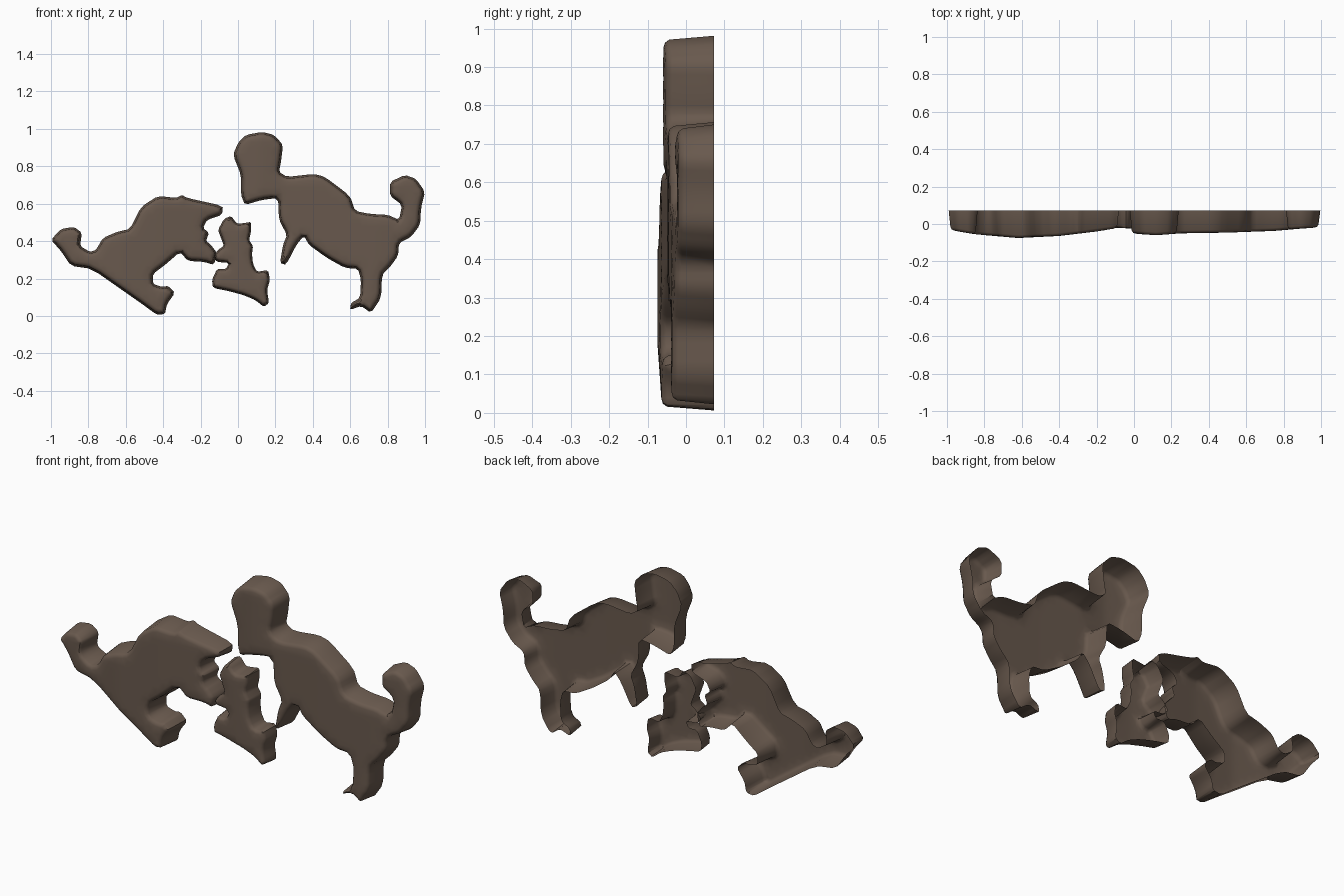
import bpy, bmesh
from mathutils import Vector, kdtree
from mathutils.geometry import delaunay_2d_cdt

if "Cube" in bpy.data.objects:
    bpy.data.objects.remove(bpy.data.objects["Cube"])

SCALE = 187.0     # drawing units per model unit
RIM_Y = 0.073     # open back edge

# Outlines in drawing units (origin at ground centre)
LEFT = [(-187, 76), (-177, 87), (-164, 89), (-156, 83), (-158, 70), (-148, 64), (-142, 66),
        (-135, 78), (-121, 84), (-108, 87), (-97, 109), (-80, 120), (-62, 118), (-56, 121),
        (-51, 118), (-15, 110), (-16, 101), (-31, 96), (-35, 88), (-29, 83), (-32, 75),
        (-27, 71), (-21, 63), (-24, 51), (-34, 54), (-50, 55), (-58, 64), (-73, 51),
        (-85, 42), (-85, 32), (-76, 29), (-70, 30), (-63, 23), (-71, 12), (-73, 2),
        (-81, 1), (-96, 12), (-106, 19), (-146, 47), (-167, 50), (-177, 65)]
SMALL = [(-14, 97), (-7, 100), (-1, 92), (7, 93), (13, 94), (13, 84), (11, 76), (15, 70),
         (14, 62), (15, 52), (19, 44), (30, 46), (32, 36), (29, 26), (31, 13), (26, 9),
         (17, 16), (5, 21), (-10, 25), (-25, 28), (-26, 36), (-21, 47), (-12, 47),
         (-9, 53), (-21, 54), (-25, 59), (-20, 66), (-14, 70), (-17, 78), (-20, 86)]
RIGHT = [(-5, 161), (0, 173), (8, 181), (24, 184), (36, 181), (45, 171), (43, 154), (41, 144),
         (49, 139), (76, 142), (87, 139), (112, 120), (117, 105), (132, 102), (150, 101),
         (161, 96), (164, 111), (152, 120), (152, 134), (167, 141), (178, 137), (187, 124),
         (183, 108), (182, 91), (173, 79), (161, 73), (160, 60), (152, 49), (144, 41),
         (143, 18), (133, 3), (123, 10), (112, 6), (113, 13), (122, 18), (123, 36),
         (120, 47), (107, 48), (89, 58), (71, 71), (66, 80), (59, 72), (48, 51), (42, 53),
         (45, 71), (49, 81), (41, 96), (40, 118), (24, 116), (7, 111), (3, 121), (3, 141)]

# Front face depth along x for each figure
DEPTHS = {
    "left_animal": [(-1, -.030), (-.85, -.055), (-.62, -.075), (-.4, -.064), (-.2, -.040), (-.08, -.022)],
    "small_figure": [(-.14, -.020), (0, -.024), (.2, -.015)],
    "right_animal": [(-.03, -.050), (.12, -.060), (.25, -.050), (.5, -.046), (.75, -.037), (.9, -.024), (1, -.018)],
}


def interpolate(table, x):
    for (x0, y0), (x1, y1) in zip(table, table[1:]):
        if x <= x1:
            t = max(0, (x - x0) / (x1 - x0))
            return y0 + (y1 - y0) * t
    return table[-1][1]


def smooth_outline(points, step=0.018):
    pts = [Vector(p) / SCALE for p in points]
    area = sum(a.x * b.y - b.x * a.y for a, b in zip(pts, pts[1:] + pts[:1]))
    if area < 0:
        pts.reverse()
    cut = []
    for a, b in zip(pts, pts[1:] + pts[:1]):          # soften the corners
        cut += [a.lerp(b, 0.17), a.lerp(b, 0.83)]
    dense = []
    for a, b in zip(cut, cut[1:] + cut[:1]):
        n = max(1, round((b - a).length / step))
        dense += [a.lerp(b, i / n) for i in range(n)]
    return dense


def relief(name, points, material, round_scale=1.0):
    """Hollow relief: drafted side walls, rounded edge, gently domed front."""
    rim = smooth_outline(points)
    n = len(rim)
    tree = kdtree.KDTree(n)
    normals = []
    for i, p in enumerate(rim):
        tree.insert((p.x, p.y, 0), i)
        d = (rim[(i + 1) % n] - rim[i - 1]).normalized()
        normals.append(Vector((d.y, -d.x)))
    tree.balance()

    def depth(p):
        q, i, dist = tree.find((p.x, p.y, 0))
        inside = (p - rim[i]).dot(normals[i]) < 0
        return dist if inside else -dist

    flat, ys = list(rim), [RIM_Y] * n
    # Rings: wall top, then edge rounding
    for inset, drop in ((0.010, 0.016), (0.018, 0.005), (0.030, 0.001)):
        inset *= round_scale
        for p, nrm in zip(rim, normals):
            q = p - nrm * inset
            if depth(q) > 0.85 * inset:
                flat.append(q)
                ys.append(interpolate(DEPTHS[name], q.x) + drop)
    # Interior grid
    g = 0.03
    for ix in range(-34, 35):
        for iz in range(0, 34):
            q = Vector((ix * g + (iz % 2) * g / 2, iz * g))
            if depth(q) > 0.042 * round_scale:
                flat.append(q)
                ys.append(interpolate(DEPTHS[name], q.x))
    verts, _, faces, origin, _, _ = delaunay_2d_cdt(flat, [], [list(range(n))], 1, 1e-5)
    coords = [(v.x, ys[o[0]] if o else RIM_Y, v.y) for v, o in zip(verts, origin)]

    mesh = bpy.data.meshes.new(name)
    mesh.from_pydata(coords, [], faces)
    bm = bmesh.new()
    bm.from_mesh(mesh)
    bmesh.ops.delete(bm, geom=[v for v in bm.verts if not v.link_faces], context='VERTS')
    bm.to_mesh(mesh)
    bm.free()
    obj = bpy.data.objects.new(name, mesh)
    bpy.context.collection.objects.link(obj)
    mesh.materials.append(material)
    bpy.ops.object.select_all(action='DESELECT')
    obj.select_set(True)
    bpy.context.view_layer.objects.active = obj
    bpy.ops.object.shade_smooth_by_angle(angle=0.7)


bronze = bpy.data.materials.new("dark_bronze")
bronze.diffuse_color = (0.14, 0.10, 0.075, 1)
bronze.use_nodes = True
bronze.node_tree.nodes["Principled BSDF"].inputs["Base Color"].default_value = bronze.diffuse_color

relief("left_animal", LEFT, bronze)
relief("small_figure", SMALL, bronze, 0.8)
relief("right_animal", RIGHT, bronze)
